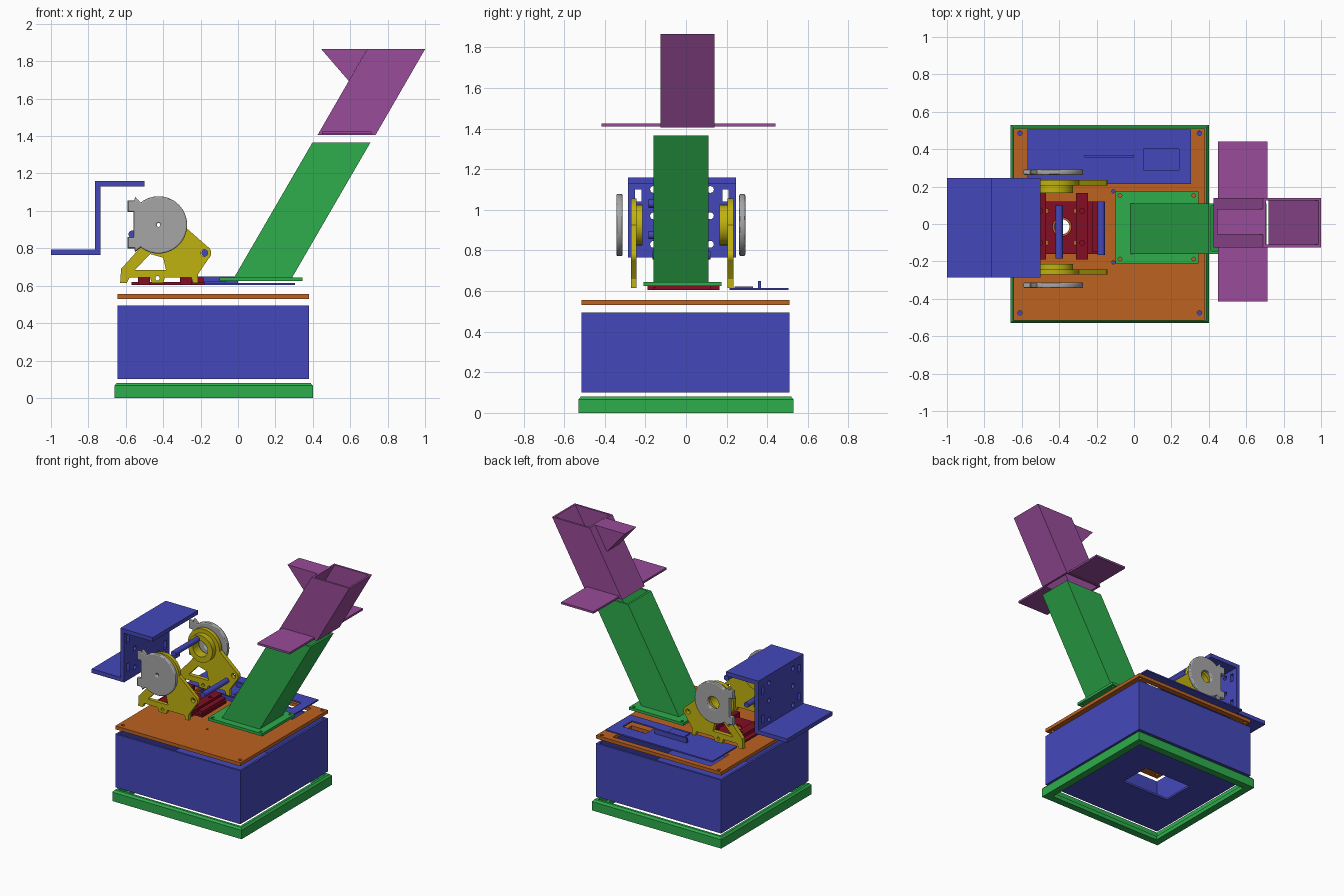
import bpy, math
from mathutils import Matrix, Vector

if "Cube" in bpy.data.objects:
    bpy.data.objects.remove(bpy.data.objects["Cube"])


def material(name, rgb):
    m = bpy.data.materials.new(name)
    lin = [((c / 255 + 0.055) / 1.055) ** 2.4 for c in rgb]
    m.diffuse_color = (*lin, 1)
    m.use_nodes = True
    m.node_tree.nodes["Principled BSDF"].inputs["Base Color"].default_value = m.diffuse_color
    return m


BLUE = material("blue", (68, 72, 186))
GREEN = material("green", (46, 172, 76))
PURPLE = material("purple", (152, 76, 152))
ORANGE = material("orange", (188, 98, 33))
YELLOW = material("yellow", (192, 178, 16))
RED = material("dark red", (130, 15, 36))
GRAY = material("gray", (166, 166, 166))

# local outline plane -> world, with the extrusion running along the named axis
AXES = {
    "z": Matrix.Identity(3),
    "y": Matrix(((1, 0, 0), (0, 0, -1), (0, 1, 0))),
    "x": Matrix(((0, 0, 1), (1, 0, 0), (0, 1, 0))),
}


def rect(x0, x1, y0, y1):
    return [(x0, y0), (x1, y0), (x1, y1), (x0, y1)]


def arc(cx, cy, r, a0, a1, n=24):
    return [(cx + r * math.cos(math.radians(a0 + (a1 - a0) * i / n)),
             cy + r * math.sin(math.radians(a0 + (a1 - a0) * i / n))) for i in range(n + 1)]


def circle(cx, cy, r, n=24):
    return arc(cx, cy, r, 0, 360, n)[:-1]


def slab(name, mat, axis, lo, hi, outline, holes=(), bevel=0.0, shear=0.0, smooth=False):
    """Extrude an outline with holes from lo to hi along an axis."""
    cu = bpy.data.curves.new(name, "CURVE")
    cu.dimensions, cu.fill_mode = "2D", "BOTH"
    cu.extrude = (hi - lo) / 2 - bevel
    cu.bevel_depth, cu.bevel_resolution, cu.offset = bevel, 2, -bevel
    for loop in (outline, *holes):
        sp = cu.splines.new("POLY")
        sp.points.add(len(loop) - 1)
        for p, (x, y) in zip(sp.points, loop):
            p.co = (x, y, 0, 1)
        sp.use_cyclic_u = True
    tmp = bpy.data.objects.new(name, cu)
    bpy.context.collection.objects.link(tmp)
    dg = bpy.context.evaluated_depsgraph_get()
    me = bpy.data.meshes.new_from_object(tmp.evaluated_get(dg))
    bpy.data.objects.remove(tmp)
    bpy.data.curves.remove(cu)
    mid = Vector([(lo + hi) / 2 if a == axis else 0 for a in "xyz"])
    for v in me.vertices:
        v.co = AXES[axis] @ v.co + mid
        v.co.x += shear * (v.co.z - lo)
    me.materials.clear()
    me.materials.append(mat)
    ob = bpy.data.objects.new(name, me)
    bpy.context.collection.objects.link(ob)
    for p in me.polygons:
        p.use_smooth = False
        p.material_index = 0
    if smooth:
        bpy.ops.object.select_all(action="DESELECT")
        bpy.context.view_layer.objects.active = ob
        ob.select_set(True)
        bpy.ops.object.shade_smooth_by_angle(angle=math.radians(30))
    return ob


def grid_holes(xs, ys, r):
    return [circle(x, y, r, 12) for x in xs for y in ys]


# bottom frame: ledge, wall and chamfered lip
slab("base_ledge", GREEN, "z", 0, 0.03, rect(-0.66, 0.40, -0.53, 0.53),
     [rect(-0.605, 0.345, -0.475, 0.475)])
slab("base_wall", GREEN, "z", 0.03, 0.066, rect(-0.66, 0.40, -0.53, 0.53),
     [rect(-0.63, 0.37, -0.50, 0.50)])
lip = slab("base_lip", GREEN, "z", 0.066, 0.08, rect(-0.66, 0.40, -0.53, 0.53),
           [rect(-0.63, 0.37, -0.50, 0.50)])
for v in lip.data.vertices:
    if v.co.z > 0.073 and abs(v.co.y) > 0.51:
        v.co.x -= math.copysign(0.012, v.co.x + 0.13)
        v.co.y -= math.copysign(0.012, v.co.y)

# open-topped box with an opening in its floor
slab("box_floor", BLUE, "z", 0.10, 0.115, rect(-0.645, 0.38, -0.515, 0.51),
     [rect(-0.41, -0.01, -0.13, 0.12)])
slab("box_walls", BLUE, "z", 0.115, 0.495, rect(-0.645, 0.38, -0.515, 0.51),
     [rect(-0.63, 0.365, -0.50, 0.495)])

# deck with panel opening, screw holes and a centre hole
slab("deck", ORANGE, "z", 0.53, 0.555, rect(-0.645, 0.38, -0.515, 0.51),
     [rect(-0.53, 0.27, 0.25, 0.47), circle(-0.385, -0.015, 0.04)]
     + grid_holes((-0.61, 0.35), (-0.475, 0.485), 0.012)
     + grid_holes((-0.11,), (-0.205, 0.175), 0.009))

# control panel with a window, switch pad and ridge
slab("panel", BLUE, "z", 0.605, 0.615, rect(-0.57, 0.305, 0.215, 0.505),
     [rect(0.05, 0.24, 0.29, 0.40)])
slab("panel_pad", BLUE, "z", 0.615, 0.622, rect(-0.20, -0.065, 0.24, 0.33))
slab("panel_ridge", BLUE, "z", 0.615, 0.65, rect(-0.265, 0.0, 0.355, 0.37))

# mechanism base plate with two cross bars
slab("mechanism_plate", RED, "z", 0.605, 0.62, rect(-0.57, -0.18, -0.16, 0.12),
     [circle(-0.385, -0.015, 0.05)] + grid_holes((-0.47, -0.31), (-0.10, 0.07), 0.013))
for i, x in enumerate((-0.535, -0.31)):
    slab(f"mechanism_bar_{i}", RED, "z", 0.605, 0.645, rect(x, x + 0.065, -0.19, 0.165),
         grid_holes((x + 0.033,), (-0.10, 0.07), 0.013))
slab("mechanism_end", RED, "z", 0.62, 0.645, rect(-0.225, -0.185, -0.15, 0.12))

# side brackets, hub rings and rounded discs, in pairs
CX, CZ = -0.425, 0.925
bracket = ([(-0.63, 0.615), (-0.595, 0.615), (-0.58, 0.645), (-0.47, 0.645), (-0.46, 0.615),
            (-0.40, 0.615), (-0.39, 0.645), (-0.25, 0.645), (-0.24, 0.615), (-0.215, 0.615),
            (-0.215, 0.66)]
           + arc(-0.18, 0.775, 0.037, -50, 48, 10)
           + arc(CX, CZ, 0.13, 0, 230, 30) + [(-0.535, 0.79), (-0.625, 0.69)])
window = [(-0.55, 0.685), (-0.385, 0.685), (-0.40, 0.75), (-0.47, 0.77)]
disc = (arc(CX, CZ, 0.153, -128, 128, 48)
        + [(-0.55, 1.075), (-0.555, 1.055), (-0.59, 1.055), (-0.59, 0.995), (-0.56, 0.995),
           (-0.56, 0.86), (-0.59, 0.86), (-0.59, 0.80), (-0.555, 0.80), (-0.55, 0.78)])
for side, plate, hub, wheel, bore in (
        ("front", (-0.27, -0.243), (-0.243, -0.215), (-0.343, -0.312), 0.01),
        ("back", (0.205, 0.235), (0.165, 0.205), (0.262, 0.292), 0.045)):
    slab(side + "_bracket", YELLOW, "y", *plate, bracket,
         [window, circle(CX, CZ, 0.06), circle(-0.18, 0.775, 0.018, 16),
          circle(-0.43, 0.64, 0.012, 12)], smooth=True)
    slab(side + "_hub", YELLOW, "y", *hub, circle(CX, CZ, 0.10, 32),
         [circle(CX, CZ, 0.06)], smooth=True)
    slab(side + "_disc", GRAY, "y", *wheel, disc, [circle(CX, CZ, bore)], bevel=0.008, smooth=True)

# cross rods
for i, (x, z) in enumerate(((-0.40, 1.03), (-0.565, 0.875), (-0.175, 0.775))):
    y = 0.02 if i == 2 else 0.0
    slab(f"rod_{i}", BLUE, "y", y - 0.185, y + 0.10, circle(x, z, 0.02), smooth=True)

# stepped tray: lower shelf, perforated upright and top shelf
slab("tray_shelf", BLUE, "z", 0.765, 0.795, rect(-1.0, -0.765, -0.285, 0.245))
slab("tray_top", BLUE, "z", 1.13, 1.16, rect(-0.735, -0.50, -0.285, 0.245))
slots = []
for s in (-1, 1):
    for z in (0.86, 1.07):
        y = -0.02 + s * 0.215
        slots.append(rect(y - 0.015, y + 0.015, z - 0.03, z + 0.03))
    slots += grid_holes((-0.02 + s * 0.14,), (0.83, 0.97, 1.10), 0.017)
slab("tray_upright", BLUE, "x", -0.765, -0.735, rect(-0.285, 0.245, 0.765, 1.16), slots)

# lower slanted chute on its flange
slab("chute_flange", GREEN, "z", 0.625, 0.645, rect(-0.10, 0.345, -0.21, 0.175),
     [rect(-0.005, 0.275, -0.145, 0.095)]
     + grid_holes((-0.075, 0.32), (-0.187, 0.152), 0.01))
slab("lower_chute", GREEN, "z", 0.645, 1.365, rect(-0.02, 0.29, -0.16, 0.11),
     [rect(-0.005, 0.275, -0.145, 0.095)], shear=0.58)

# upper slanted chute with side wings and a wedge lip
slab("upper_chute", PURPLE, "z", 1.405, 1.865, rect(0.425, 0.735, -0.125, 0.14),
     [rect(0.44, 0.72, -0.11, 0.125)], shear=0.577)
for side, y0, y1 in (("front", -0.415, -0.125), ("back", 0.14, 0.44)):
    slab(side + "_wing", PURPLE, "z", 1.41, 1.425, rect(0.45, 0.715, y0, y1))
slab("chute_lip", PURPLE, "y", -0.055, 0.08, [(0.445, 1.865), (0.592, 1.695), (0.69, 1.865)])
